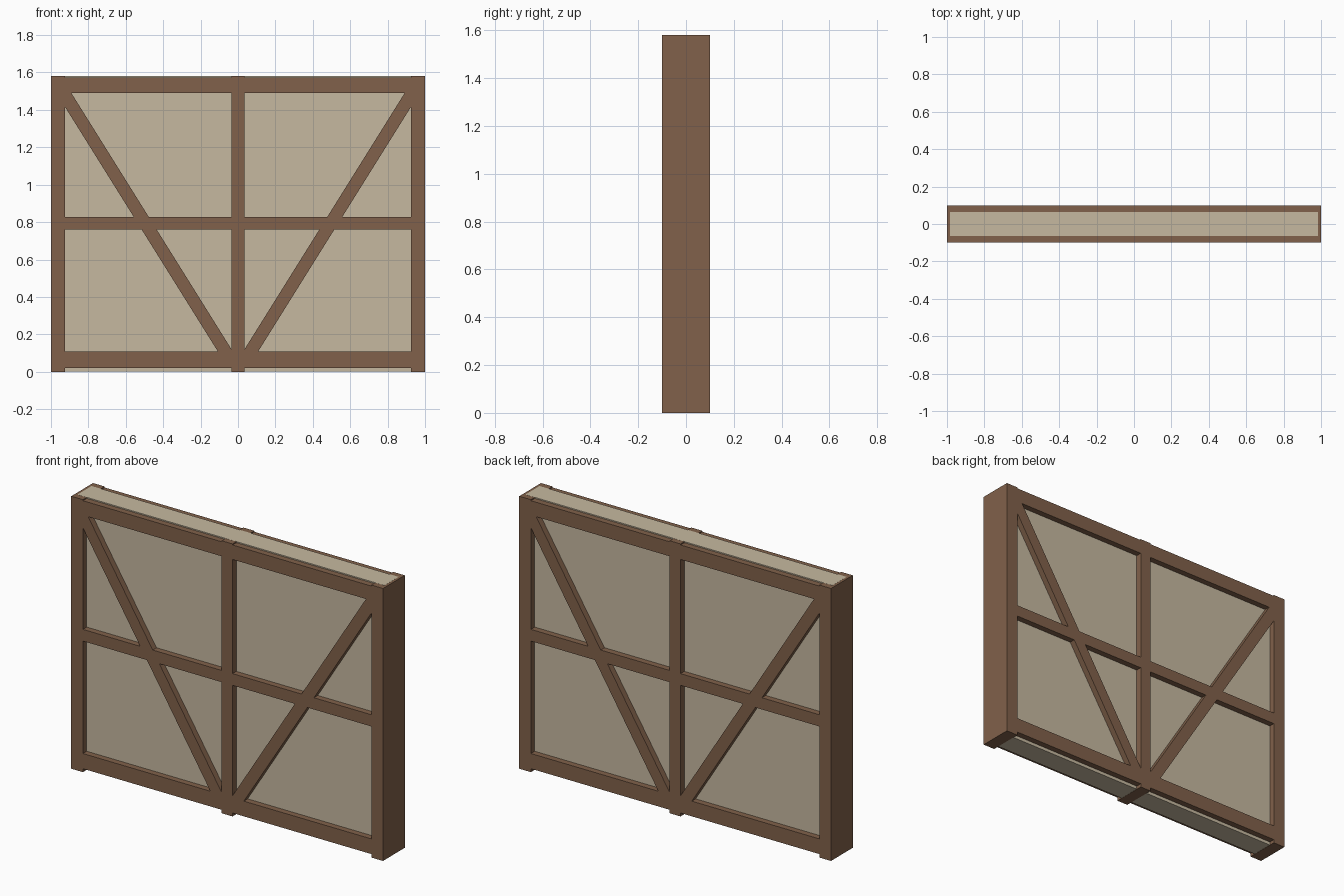
import bpy
import bmesh

if "Cube" in bpy.data.objects:
    bpy.data.objects.remove(bpy.data.objects["Cube"])


def material(name, rgb):
    m = bpy.data.materials.new(name)
    m.diffuse_color = (*rgb, 1.0)
    m.use_nodes = True
    m.node_tree.nodes["Principled BSDF"].inputs["Base Color"].default_value = m.diffuse_color
    return m


TIMBER = material("brown timber", (0.219, 0.120, 0.069))
PLASTER = material("cream plaster", (0.565, 0.485, 0.352))


def prism(name, outline, half_depth, mat):
    """Extrude an (x, z) outline through y from -half_depth to +half_depth."""
    bm = bmesh.new()
    face = bm.faces.new([bm.verts.new((x, -half_depth, z)) for x, z in outline])
    ext = bmesh.ops.extrude_face_region(bm, geom=[face])
    verts = [g for g in ext["geom"] if isinstance(g, bmesh.types.BMVert)]
    bmesh.ops.translate(bm, verts=verts, vec=(0, 2 * half_depth, 0))
    bmesh.ops.recalc_face_normals(bm, faces=bm.faces)
    mesh = bpy.data.meshes.new(name)
    bm.to_mesh(mesh)
    bm.free()
    mesh.materials.append(mat)
    obj = bpy.data.objects.new(name, mesh)
    bpy.context.collection.objects.link(obj)
    return obj


def beam(name, x0, x1, z0, z1, half_depth=0.1, mat=TIMBER):
    return prism(name, [(x0, z0), (x1, z0), (x1, z1), (x0, z1)], half_depth, mat)


# Plaster infill, a hair clear of the post ends
beam("plaster_panel", -0.985, 0.985, 0.001, 1.5805, 0.065, PLASTER)

# Upright posts
beam("left_post", -1.0, -0.925, 0, 1.58)
beam("centre_post", -0.035, 0.035, 0, 1.58)
beam("right_post", 0.925, 1.0, 0, 1.58)

# Horizontal rails
beam("bottom_rail", -0.99, 0.99, 0.02, 0.108)
beam("middle_rail", -0.99, 0.99, 0.76, 0.828)
beam("top_rail", -0.99, 0.99, 1.49, 1.574)

# Diagonal braces forming a V, their ends buried in the rails
for side, name in ((-1, "left_brace"), (1, "right_brace")):
    low, high = 0.05, 1.53
    x_low, x_high = 0.031, 0.956
    w = 0.04
    prism(name, [(side * (x_low - w), low), (side * (x_low + w), low),
                 (side * (x_high + w), high), (side * (x_high - w), high)],
          0.1, TIMBER)
